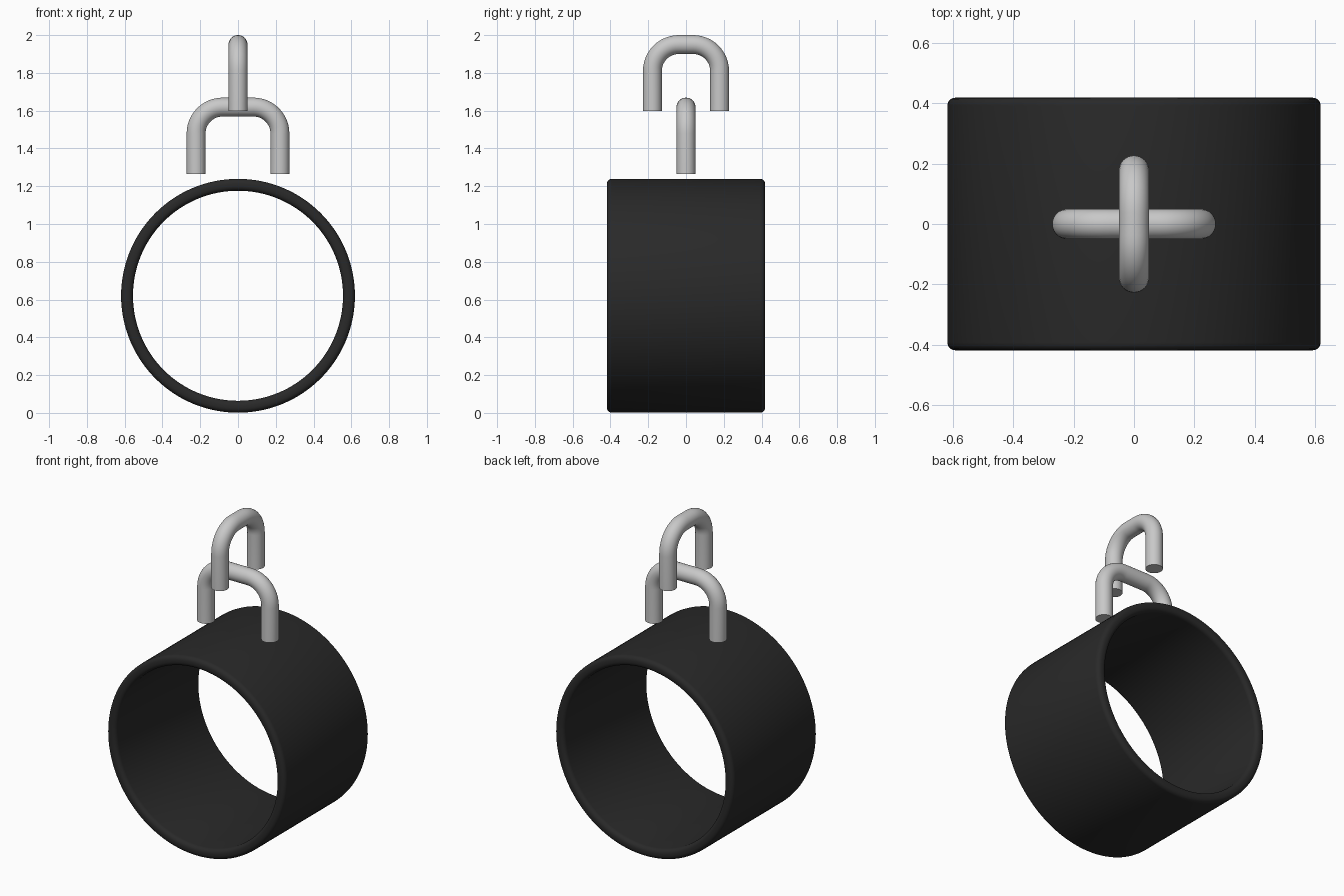
import bpy, bmesh, math
from mathutils import Vector

if "Cube" in bpy.data.objects:
    bpy.data.objects.remove(bpy.data.objects["Cube"])


def material(name, c):
    m = bpy.data.materials.new(name)
    m.diffuse_color = (c, c, c, 1)
    m.use_nodes = True
    m.node_tree.nodes["Principled BSDF"].inputs["Base Color"].default_value = m.diffuse_color
    return m


black = material("black rubber", 0.022)
steel = material("light grey steel", 0.58)


def finish(name, bm, mat):
    bmesh.ops.recalc_face_normals(bm, faces=bm.faces[:])
    me = bpy.data.meshes.new(name)
    bm.to_mesh(me)
    bm.free()
    me.materials.append(mat)
    ob = bpy.data.objects.new(name, me)
    bpy.context.collection.objects.link(ob)
    bpy.ops.object.select_all(action='DESELECT')
    ob.select_set(True)
    bpy.context.view_layer.objects.active = ob
    bpy.ops.object.shade_smooth_by_angle(angle=math.radians(35))


def skin(bm, rings, closed):
    """Join rows of vertices into a tube; each row is a closed loop."""
    n, m = len(rings), len(rings[0])
    for i in range(n if closed else n - 1):
        a, b = rings[i], rings[(i + 1) % n]
        for j in range(m):
            k = (j + 1) % m
            bm.faces.new((a[j], a[k], b[k], b[j]))


def band(name, r_in, r_out, half, bevel, centre_z, seg=128):
    # rounded rectangle section swept around the y axis
    prof = []
    for cr, cy, a0 in ((r_out - bevel, half - bevel, 0), (r_in + bevel, half - bevel, 90),
                       (r_in + bevel, -half + bevel, 180), (r_out - bevel, -half + bevel, 270)):
        for i in range(6):
            a = math.radians(a0 + 90 * i / 5)
            prof.append((cr + bevel * math.cos(a), cy + bevel * math.sin(a)))
    bm = bmesh.new()
    rings = []
    for s in range(seg):
        t = 2 * math.pi * s / seg
        rings.append([bm.verts.new((r * math.cos(t), y, centre_z + r * math.sin(t))) for r, y in prof])
    skin(bm, rings, True)
    finish(name, bm, black)


def staple(name, axis, half, bottom, top, bend, radius=0.05, seg=32):
    # U-shaped rod: two legs, two quarter bends and a flat bridge
    u, up = Vector(axis), Vector((0, 0, 1))
    side = u.cross(up)
    path = [(-half, bottom, 180)]
    for cx, start in ((-half + bend, 180), (half - bend, 90)):
        for i in range(13):
            a = start - 90 * i / 12
            r = math.radians(a)
            path.append((cx + bend * math.cos(r), top - bend + bend * math.sin(r), a))
    path.append((half, bottom, 0))
    bm = bmesh.new()
    rings = []
    for x, z, a in path:
        out = u * math.cos(math.radians(a)) + up * math.sin(math.radians(a))
        c = u * x + up * z
        rings.append([bm.verts.new(c + radius * (out * math.cos(t) + side * math.sin(t)))
                      for t in (2 * math.pi * j / seg for j in range(seg))])
    skin(bm, rings, False)
    bm.faces.new(rings[0])
    bm.faces.new(rings[-1])
    finish(name, bm, steel)


band("ring_band", 0.556, 0.619, 0.419, 0.026, 0.62)
staple("lower_loop", (1, 0, 0), 0.222, 1.266, 1.619, 0.14)
staple("upper_loop", (0, 1, 0), 0.178, 1.598, 1.95, 0.14)
